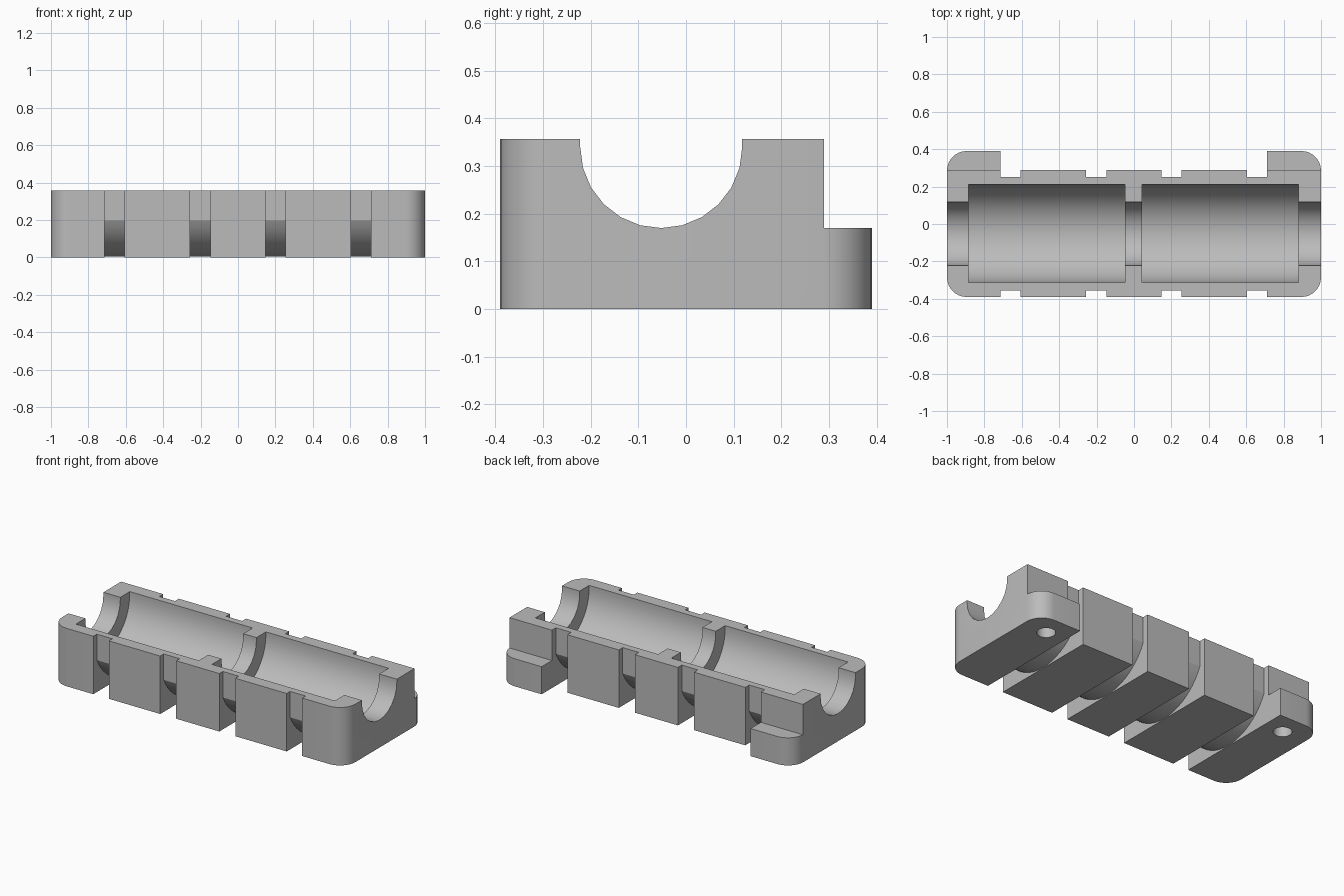
import bpy, bmesh, math

if "Cube" in bpy.data.objects:
    bpy.data.objects.remove(bpy.data.objects["Cube"])

grey = bpy.data.materials.new("grey plastic")
grey.diffuse_color = (0.5, 0.5, 0.5, 1)
grey.use_nodes = True
grey.node_tree.nodes["Principled BSDF"].inputs["Base Color"].default_value = grey.diffuse_color

AXIS_Y, AXIS_Z = -0.052, 0.34   # shared axis of the bores
TOP = 0.357


def prism(name, pts, lo, hi, axis):
    """Extrude a closed profile: (y, z) along x or (x, y) along z."""
    place = (lambda p, t: (t, p[0], p[1])) if axis == "x" else (lambda p, t: (p[0], p[1], t))
    bm = bmesh.new()
    a = [bm.verts.new(place(p, lo)) for p in pts]
    b = [bm.verts.new(place(p, hi)) for p in pts]
    bm.faces.new(a)
    bm.faces.new(b)
    n = len(pts)
    for i in range(n):
        bm.faces.new((a[i], a[(i + 1) % n], b[(i + 1) % n], b[i]))
    bmesh.ops.recalc_face_normals(bm, faces=bm.faces)
    me = bpy.data.meshes.new(name)
    bm.to_mesh(me)
    bm.free()
    ob = bpy.data.objects.new(name, me)
    bpy.context.collection.objects.link(ob)
    me.materials.append(grey)
    return ob


def arc(cx, cy, r, a0, a1, n):
    return [(cx + r * math.cos(math.radians(a0 + (a1 - a0) * i / n)),
             cy + r * math.sin(math.radians(a0 + (a1 - a0) * i / n))) for i in range(n + 1)]


def rect(x0, y0, x1, y1):
    return [(x0, y0), (x1, y0), (x1, y1), (x0, y1)]


# Full footprint with four rounded corners
R = 0.105
plan = []
for cx, cy, a in ((1 - R, 0.39 - R, 0), (R - 1, 0.39 - R, 90),
                  (R - 1, R - 0.39, 180), (1 - R, R - 0.39, 270)):
    plan += arc(cx, cy, R, a, a + 90, 8)
body = prism("clamp_body", plan, 0, TOP, "z")

cutters = []


def cutter(name, *args):
    cutters.append(prism(name, *args))


# Back step above the end ledges, and the gap between the ledges
cutter("back_step_cutter", rect(0.29, 0.17, 0.7, 0.7), -1.2, 1.2, "x")
cutter("back_gap_cutter", rect(0.29, -0.2, 0.65, 0.6), -0.7, 0.7, "x")


# Open-topped bores
def bore(r, n):
    return ([(AXIS_Y - r, 0.6)] + arc(AXIS_Y, AXIS_Z, r, 180, 360, n)
            + [(AXIS_Y + r, 0.6)])


cutter("shaft_bore_cutter", bore(0.17, 12), -1.2, 1.2, "x")
for x0, x1 in ((-0.885, -0.047), (0.043, 0.88)):
    cutter("bearing_bore_cutter", bore(0.262, 24), x0, x1, "x")

# Strap grooves: flat sides that turn into an arc below
GR, HALF = 0.336, 0.304
t = math.degrees(math.acos(HALF / GR))
groove = ([(AXIS_Y - HALF, 0.6)] + arc(AXIS_Y, AXIS_Z, GR, 180 + t, 360 - t, 20)
          + [(AXIS_Y + HALF, 0.6), (0.8, 0.6), (0.8, -0.3), (-0.8, -0.3), (-0.8, 0.6)])
for x0, x1 in ((-0.713, -0.607), (-0.257, -0.148), (0.146, 0.255), (0.605, 0.711)):
    cutter("strap_groove_cutter", groove, x0, x1, "x")

# Blind screw holes in the underside
for s in (-1, 1):
    cutter("screw_hole_cutter", arc(s * 0.84, 0.257, 0.052, 0, 345, 23), -0.1, 0.15, "z")

for c in cutters:
    m = body.modifiers.new(c.name, "BOOLEAN")
    m.operation = "DIFFERENCE"
    m.solver = "EXACT"
    m.object = c

# Bake the cuts and drop the cutters
bpy.context.view_layer.update()
mesh = bpy.data.meshes.new_from_object(body.evaluated_get(bpy.context.evaluated_depsgraph_get()))
body.modifiers.clear()
body.data = mesh
for c in cutters:
    bpy.data.objects.remove(c, do_unlink=True)

bpy.context.view_layer.objects.active = body
body.select_set(True)
bpy.ops.object.shade_smooth_by_angle(angle=math.radians(20))
